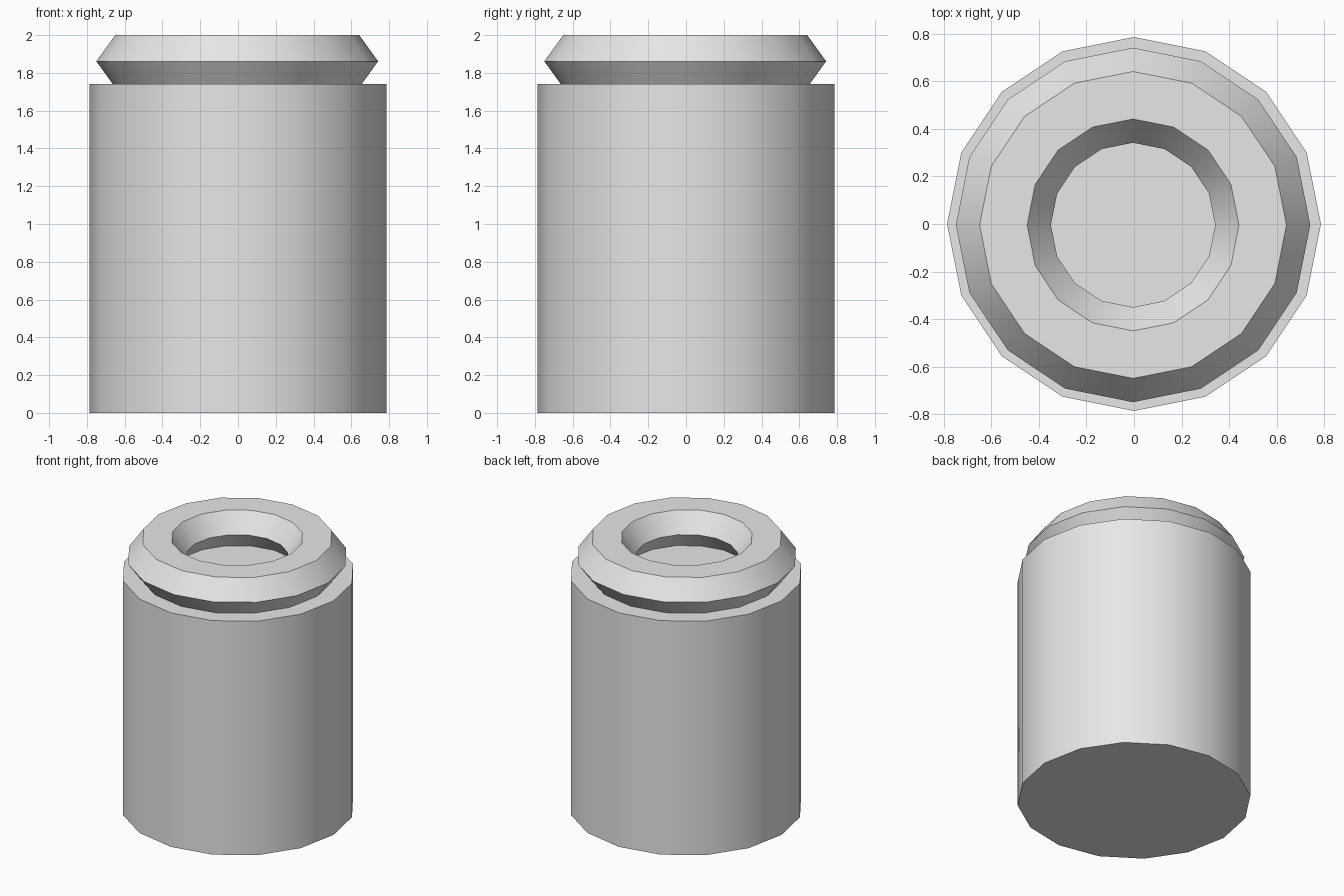
import bpy, bmesh, math

cube = bpy.data.objects.get("Cube")
if cube:
    bpy.data.objects.remove(cube)

SIDES = 16

grey = bpy.data.materials.new("light_grey")
grey.use_nodes = True
grey.diffuse_color = (0.8, 0.8, 0.8, 1)
grey.node_tree.nodes["Principled BSDF"].inputs["Base Color"].default_value = (0.8, 0.8, 0.8, 1)


def lathe(name, profile, closed, location=(0, 0, 0)):
    """Revolve (radius, z) points around z; open profiles get flat end caps."""
    bm = bmesh.new()
    rings = [[bm.verts.new((r * math.cos(2 * math.pi * i / SIDES),
                            r * math.sin(2 * math.pi * i / SIDES), z))
              for i in range(SIDES)] for r, z in profile]
    pairs = list(zip(rings, rings[1:]))
    if closed:
        pairs.append((rings[-1], rings[0]))
    else:
        bm.faces.new(rings[0])
        bm.faces.new(rings[-1])
    for a, b in pairs:
        for i in range(SIDES):
            j = (i + 1) % SIDES
            bm.faces.new((a[i], a[j], b[j], b[i]))
    bmesh.ops.recalc_face_normals(bm, faces=bm.faces)
    mesh = bpy.data.meshes.new(name)
    bm.to_mesh(mesh)
    bm.free()
    mesh.materials.append(grey)
    obj = bpy.data.objects.new(name, mesh)
    obj.location = location
    bpy.context.collection.objects.link(obj)
    bpy.ops.object.select_all(action='DESELECT')
    obj.select_set(True)
    bpy.context.view_layer.objects.active = obj
    bpy.ops.object.shade_smooth_by_angle(angle=math.radians(30))
    return obj


# Solid cylindrical body
lathe("body", [(0.787, 0), (0.787, 1.74)], closed=False)

# Rim ring with a hexagonal cross-section, slightly sunk into the body
hexagon = [(0.546 + 0.2 * math.cos(k * math.pi / 3),
            0.1386 * math.sin(k * math.pi / 3) / math.sin(math.pi / 3))
           for k in range(6)]
lathe("rim", hexagon, closed=True, location=(-0.004, -0.004, 1.8614))
